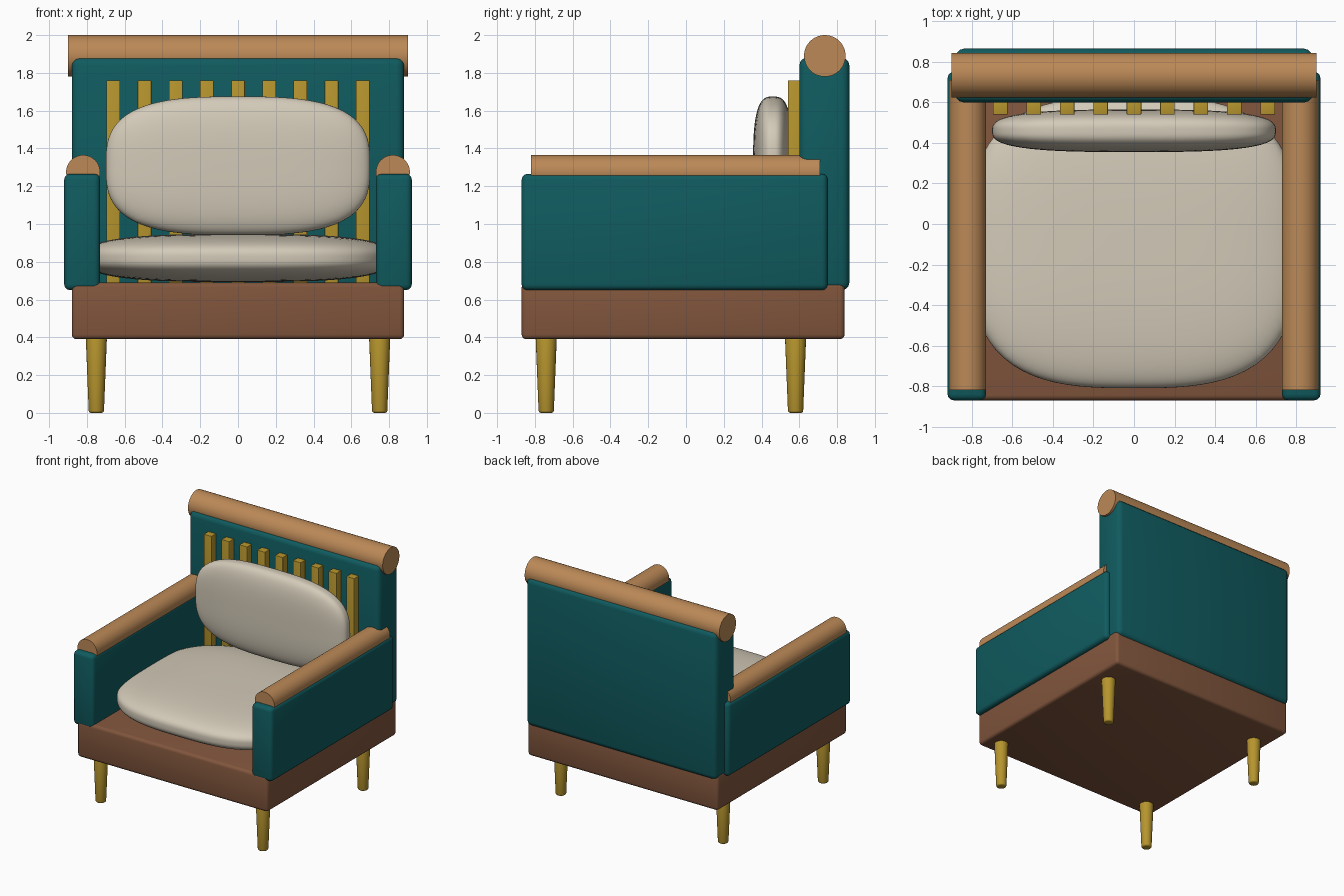
import bpy, math
from mathutils import Vector

if "Cube" in bpy.data.objects:
    bpy.data.objects.remove(bpy.data.objects["Cube"])


def material(name, rgb):
    m = bpy.data.materials.new(name)
    m.diffuse_color = (*rgb, 1)
    m.use_nodes = True
    m.node_tree.nodes["Principled BSDF"].inputs["Base Color"].default_value = m.diffuse_color
    return m


TEAL = material("teal fabric", (0.005, 0.105, 0.115))
BROWN = material("brown wood", (0.22, 0.092, 0.046))
TAN = material("tan wood", (0.50, 0.25, 0.095))
GOLD = material("golden wood", (0.47, 0.30, 0.027))
CREAM = material("cream cushion", (0.65, 0.59, 0.48))


def finish(ob, name, mat, bevel=0.0, segments=3):
    ob.name = name
    ob.data.materials.append(mat)
    if bevel:
        mod = ob.modifiers.new("rounded", "BEVEL")
        mod.width, mod.segments = bevel, segments
        mod.limit_method, mod.angle_limit = "ANGLE", math.radians(40)
        bpy.ops.object.modifier_apply(modifier=mod.name)
    bpy.ops.object.shade_smooth_by_angle(angle=math.radians(35))
    return ob


def box(name, mat, x, y, z, bevel=0.0):
    """Box from (min, max) ranges."""
    bpy.ops.mesh.primitive_cube_add(size=1)
    ob = bpy.context.object
    for v in ob.data.vertices:
        v.co = [(r[0] + r[1]) / 2 + c * (r[1] - r[0]) for r, c in zip((x, y, z), v.co)]
    return finish(ob, name, mat, bevel)


def roll(name, mat, loc, radius, length, rot):
    bpy.ops.mesh.primitive_cylinder_add(vertices=48, radius=radius, depth=length,
                                        location=loc, rotation=rot)
    return finish(bpy.context.object, name, mat)


def cushion(name, centre, half, power=3.0, n=24):
    """Pillow: a gridded cube pushed out to a rounded-box surface."""
    verts, faces, index = [], [], {}

    def vert(p):
        key = tuple(round(c, 5) for c in p)
        if key not in index:
            d = Vector([math.tan(c * math.pi / 4) for c in p])
            d /= sum(abs(c) ** power for c in d) ** (1 / power)
            index[key] = len(verts)
            verts.append([m + h * c for m, h, c in zip(centre, half, d)])
        return index[key]

    for axis in range(3):
        for side in (-1, 1):
            for i in range(n):
                for j in range(n):
                    quad = []
                    for a, b in ((0, 0), (1, 0), (1, 1), (0, 1)):
                        p = [0, 0, 0]
                        p[axis] = side
                        p[(axis + 1) % 3] = -1 + 2 * (i + a) / n
                        p[(axis + 2) % 3] = -1 + 2 * (j + b) / n
                        quad.append(vert(p))
                    faces.append(quad if side > 0 else quad[::-1])
    mesh = bpy.data.meshes.new(name)
    mesh.from_pydata(verts, [], faces)
    ob = bpy.data.objects.new(name, mesh)
    bpy.context.collection.objects.link(ob)
    bpy.ops.object.select_all(action="DESELECT")
    ob.select_set(True)
    bpy.context.view_layer.objects.active = ob
    mesh.materials.append(CREAM)
    for p in mesh.polygons:
        p.use_smooth = True
    return ob


# Seat base and upholstered back
box("seat_base", BROWN, (-0.88, 0.88), (-0.87, 0.84), (0.39, 0.69), 0.025)
box("back_panel", TEAL, (-0.88, 0.88), (0.60, 0.865), (0.65, 1.88), 0.04)
roll("back_top_roll", TAN, (0, 0.735, 1.89), 0.11, 1.80, (0, math.pi / 2, 0))

# Arms with round rails
for s, side in ((-1, "left"), (1, "right")):
    box(f"{side}_arm", TEAL, sorted((s * 0.73, s * 0.92)), (-0.87, 0.75), (0.65, 1.265), 0.03)
    roll(f"{side}_arm_rail", TAN, (s * 0.82, -0.055, 1.275), 0.09, 1.53, (math.pi / 2, 0, 0))

# Slats in front of the back panel
for i in range(9):
    x = -0.66 + i * 0.165
    box(f"back_slat_{i + 1}", GOLD, (x - 0.036, x + 0.036), (0.54, 0.61), (0.67, 1.76), 0.003)

# Tapered legs
for x in (-0.75, 0.75):
    for y, end in ((-0.74, "front"), (0.58, "back")):
        bpy.ops.mesh.primitive_cone_add(vertices=24, radius1=0.04, radius2=0.056, depth=0.40,
                                        location=(x, y, 0.20))
        finish(bpy.context.object, f"{end}_leg", GOLD, 0.012)

# Cushions
cushion("seat_cushion", (0, -0.09, 0.82), (0.81, 0.72, 0.127))
cushion("back_cushion", (0, 0.46, 1.308), (0.70, 0.105, 0.367))
